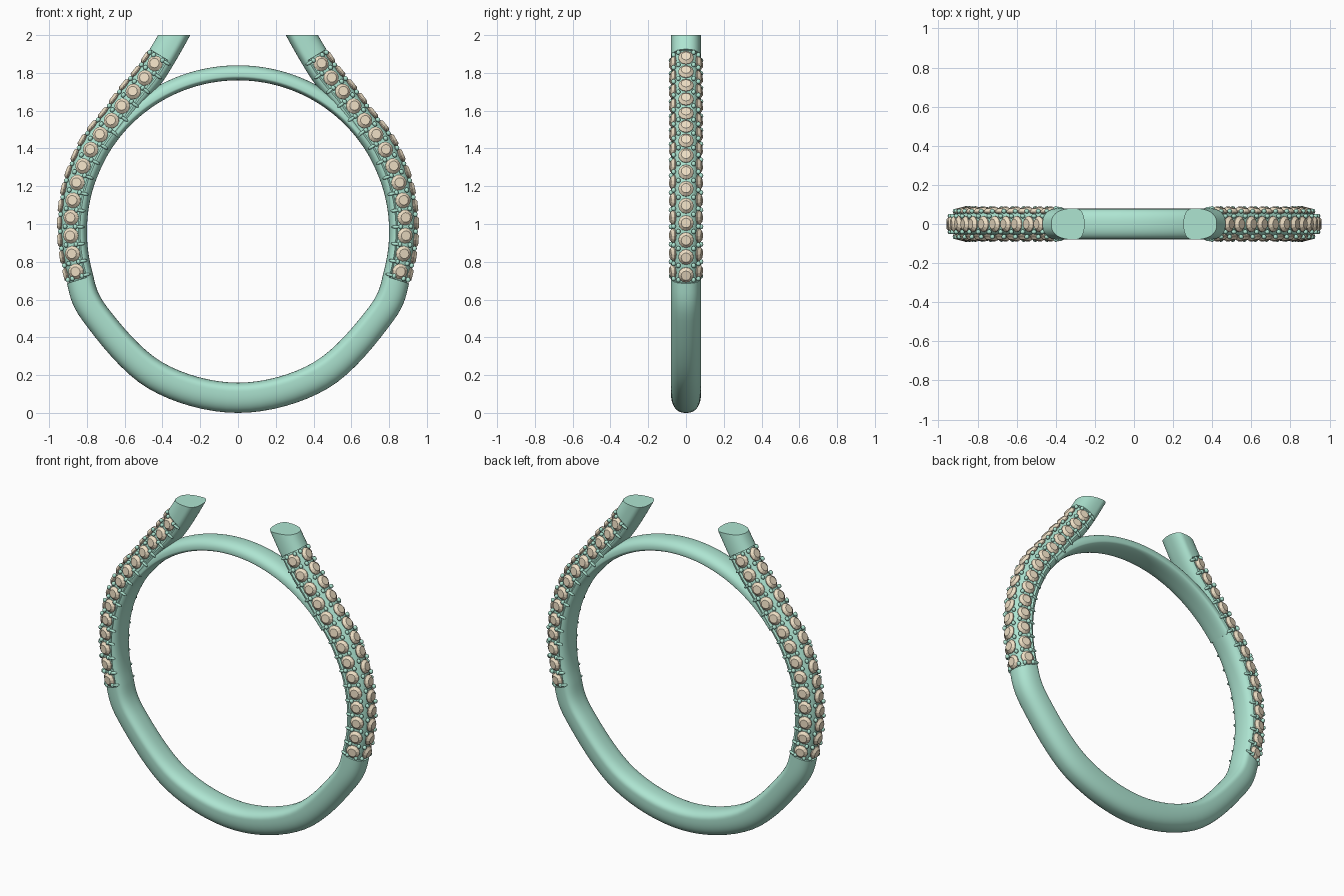
import bpy, bmesh, math
from mathutils import Vector, Matrix

if "Cube" in bpy.data.objects:
    bpy.data.objects.remove(bpy.data.objects["Cube"])

CZ, R, W = 0.96, 0.80, 0.08          # finger hole centre height, radius, half width
METAL, STONE = (0.42, 0.78, 0.64, 1), (0.85, 0.73, 0.55, 1)


def material(name, col):
    m = bpy.data.materials.new(name)
    m.diffuse_color = col
    m.use_nodes = True
    m.node_tree.nodes["Principled BSDF"].inputs["Base Color"].default_value = m.diffuse_color
    return m


metal, stone = material("green_metal", METAL), material("beige_stone", STONE)


def finish(bm, name, mat, mirror=False, angle=40):
    bmesh.ops.recalc_face_normals(bm, faces=bm.faces)
    me = bpy.data.meshes.new(name)
    bm.to_mesh(me)
    bm.free()
    me.materials.append(mat)
    ob = bpy.data.objects.new(name, me)
    bpy.context.collection.objects.link(ob)
    bpy.ops.object.select_all(action='DESELECT')
    ob.select_set(True)
    bpy.context.view_layer.objects.active = ob
    if angle:
        bpy.ops.object.shade_smooth_by_angle(angle=math.radians(angle))
    if mirror:
        md = ob.modifiers.new("mirror", 'MIRROR')
        md.use_axis[0] = True
        md.merge_threshold = 0.0005
    return ob


# Shank stations: inner and outer edge in the x-z plane, bottom to shoulder tip
def polar(a, r):
    a = math.radians(a)
    return Vector((r * math.cos(a), 0, CZ + r * math.sin(a)))


stations = [(polar(a, R), polar(a, ro)) for a, ro in
            ((-90, .96), (-60, .957), (-30, .948), (-15, .945), (0, .95), (15, .957), (30, .962))]
stations += [(Vector((a, 0, b)), Vector((c, 0, d))) for a, b, c, d in
             ((.58, 1.52, .705, 1.61), (.50, 1.63, .618, 1.727), (.405, 1.745, .53, 1.833),
              (.32, 1.88, .449, 1.956), (.22, 2.06, .35, 2.13))]


def edge(t, k):
    n = len(stations)
    i = min(int(t), n - 2)
    f = t - i

    def p(j):
        if j < 0:
            q = stations[-j][k].copy()
            q.x = -q.x
            return q
        if j >= n:
            return stations[-1][k] * 2 - stations[-2][k]
        return stations[j][k]
    a, b, c, d = p(i - 1), p(i), p(i + 1), p(i + 2)
    return 0.5 * (2 * b + (c - a) * f + (2 * a - 5 * b + 4 * c - d) * f * f + (3 * b - a - 3 * c + d) * f ** 3)


def power(v):
    return math.copysign(abs(v) ** 0.83, v)


def section(inner, outer, phi, s=1.0, w=W):
    # rounded D section: phi 0 faces outward, 90 faces the side
    d, phi = outer - inner, math.radians(phi)
    c = power(math.cos(phi))
    v = 0.7 * c if c > 0 else 0.3 * c
    return inner + d * (0.3 + v * s) + Vector((0, -w * s * power(math.sin(phi)), 0))


def surf(t, phi, s=1.0):
    return section(edge(t, 0), edge(t, 1), phi, s)


def loft(bm, rings):
    vs = [[bm.verts.new(p) for p in r] for r in rings]
    for a, b in zip(vs, vs[1:]):
        for i in range(len(a)):
            j = (i + 1) % len(a)
            bm.faces.new((a[i], a[j], b[j], b[i]))
    return vs


# Shank with a recessed bed for the stones, cut flat at the top
T0, T1, PHIS = 2.87, 9.78, [i * 7.5 for i in range(48)]
last = len(stations) - 1
ts = sorted([(i * 0.125, T0 < i * 0.125 < T1) for i in range(last * 8 + 1)]
            + [(T0 - .002, False), (T0 + .002, True), (T1 - .002, True), (T1 + .002, False)])
bm = bmesh.new()
loft(bm, [[surf(t, p, 0.88 if bed and min(p, 360 - p) < 96 else 1) for p in PHIS] for t, bed in ts])
cut = bmesh.ops.bisect_plane(bm, geom=bm.verts[:] + bm.edges[:] + bm.faces[:], plane_co=(0, 0, 2),
                             plane_no=(0, 0, 1), clear_outer=True)
rim = [e for e in cut['geom_cut'] if isinstance(e, bmesh.types.BMEdge)]
bmesh.ops.contextual_create(bm, geom=rim)
for v in bm.verts:
    if abs(v.co.x) < 1e-5:
        v.co.x = 0
finish(bm, "shank", metal, True)

# Bridge arc closing the finger hole between the shoulders
bm = bmesh.new()
arc = loft(bm, [[section(polar(a, R + .0005), polar(a, .88), p, 1, .078) for p in PHIS]
                for a in range(38, 143, 2)])
bm.faces.new(arc[0])
bm.faces.new(arc[-1])
finish(bm, "bridge", metal)


# Evenly spaced parameters along a row
def spaced(phi, fracs):
    n = 300
    tt = [T0 + (T1 - T0) * i / n for i in range(n + 1)]
    acc = [0]
    for a, b in zip(tt, tt[1:]):
        acc.append(acc[-1] + (surf(a, phi) - surf(b, phi)).length)
    out = [tt[min(range(n + 1), key=lambda i: abs(acc[i] - f * acc[-1]))] for f in fracs]
    return out, acc[-1]


def frame(t, phi):
    e = 0.01
    tan = (surf(t + e, phi) - surf(t - e, phi)).normalized()
    lat = surf(t, phi + 1) - surf(t, phi - 1)
    lat = (lat - tan * lat.dot(tan)).normalized()
    nor = tan.cross(lat)
    mid = edge(t, 0).lerp(edge(t, 1), 0.3)
    if nor.dot(surf(t, phi) - mid) < 0:
        nor, tan = -nor, -tan
    m = Matrix((tan, lat, nor)).transposed().to_4x4()
    m.translation = surf(t, phi)
    return m


def add_gem(bm, m, r):
    rings = [[m @ Vector((k * r * math.cos(a), k * r * math.sin(a), h))
              for a in (math.tau * i / 12 for i in range(12))]
             for k, h in ((.25, -.034), (1, -.012), (1, -.007), (.62, .008))]
    vs = loft(bm, rings)
    bm.faces.new(vs[0])
    bm.faces.new(vs[-1])


def add_bead(bm, m, sx, sy, sz):
    bmesh.ops.create_uvsphere(bm, u_segments=10, v_segments=6, radius=1,
                              matrix=m @ Matrix.Diagonal((sx, sy, sz, 1)))


# Stones and prongs: one outer row and a row on each side
gems, prongs = bmesh.new(), bmesh.new()
for row, n, bead_phis, tick in ((0, 15, (-26, 26), None), (70, 14, (52, 84), 98), (-70, 14, (-52, -84), -98)):
    seats, length = spaced(row, [(i + .5) / n for i in range(n)])
    for t in seats:
        add_gem(gems, frame(t, row), min(0.041, 0.46 * length / n))
    gaps, _ = spaced(row, [(i + (.15 if i == 0 else -.15 if i == n else 0)) / n for i in range(n + 1)])
    for t in gaps:
        for p in bead_phis:
            add_bead(prongs, frame(t, p), .014, .012, .012)
        if tick:
            add_bead(prongs, frame(t, tick), .009, .024, .008)
finish(gems, "pave_stones", stone, True, 20)
finish(prongs, "prongs", metal, True)
